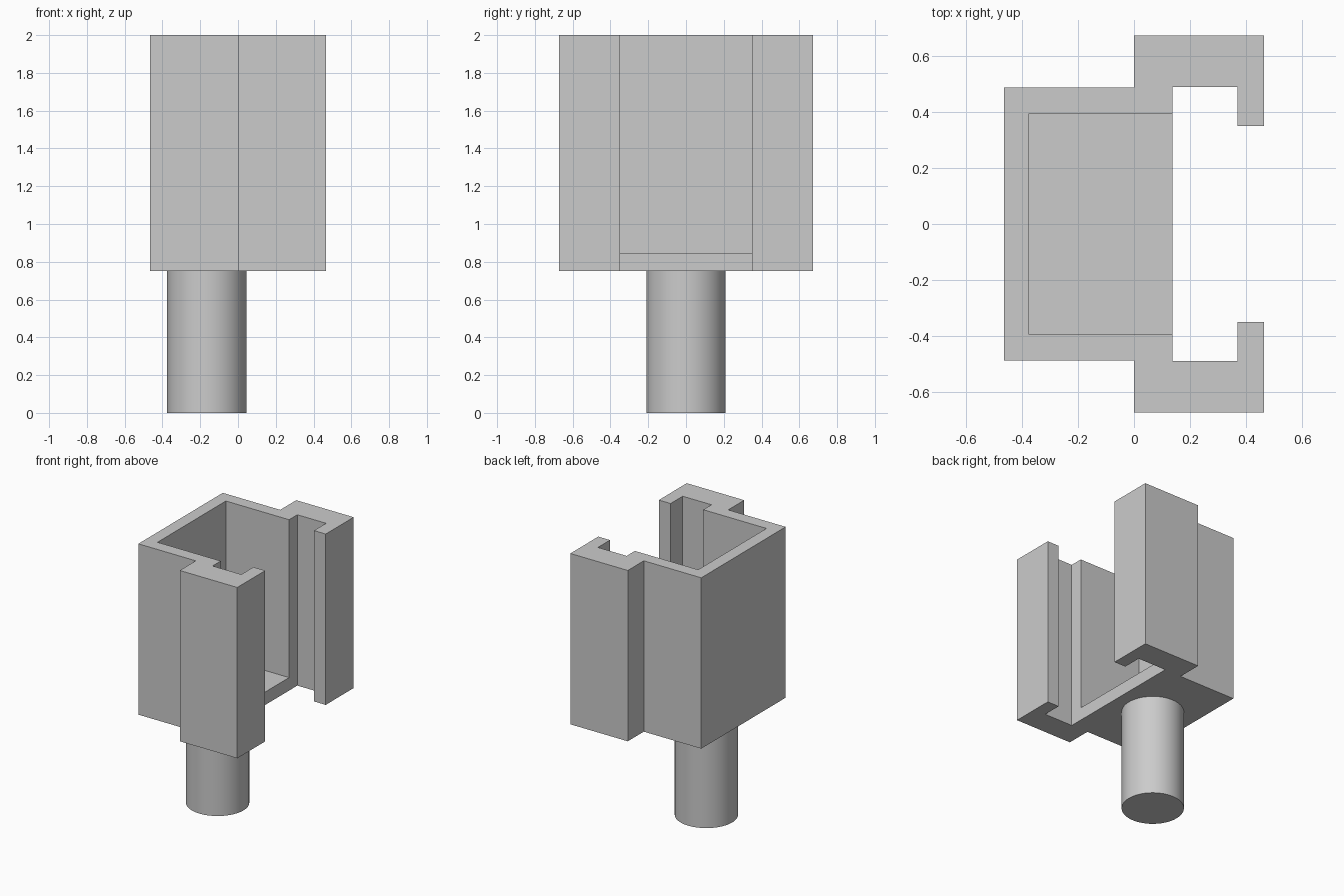
import bpy
import bmesh
import math

cube = bpy.data.objects.get("Cube")
if cube:
    bpy.data.objects.remove(cube, do_unlink=True)

BASE, FLOOR, TOP = 0.75, 0.845, 2.0

grey = bpy.data.materials.new("light_grey")
grey.use_nodes = True
grey.diffuse_color = (0.6, 0.6, 0.6, 1)
grey.node_tree.nodes["Principled BSDF"].inputs["Base Color"].default_value = (0.6, 0.6, 0.6, 1)


def extrude_profile(name, points, z0, z1):
    """Prism from a flat outline."""
    bm = bmesh.new()
    face = bm.faces.new([bm.verts.new((x, y, z0)) for x, y in points])
    top = bmesh.ops.extrude_face_region(bm, geom=[face])["geom"]
    for v in top:
        if isinstance(v, bmesh.types.BMVert):
            v.co.z = z1
    bmesh.ops.recalc_face_normals(bm, faces=bm.faces)
    mesh = bpy.data.meshes.new(name)
    bm.to_mesh(mesh)
    bm.free()
    mesh.materials.append(grey)
    obj = bpy.data.objects.new(name, mesh)
    bpy.context.collection.objects.link(obj)
    return obj


# Bracket: stepped outline with hooked lips, mirrored across y
half = [(-0.465, 0.488), (0, 0.488), (0, 0.673), (0.465, 0.673),
        (0.465, 0.35), (0.37, 0.35), (0.37, 0.49), (0.137, 0.49)]
outline = half + [(x, -y) for x, y in reversed(half)]
bracket = extrude_profile("bracket", outline, BASE, TOP)

# Pocket cut down to the floor and out through the open side
pocket = extrude_profile("pocket_cutter",
                         [(-0.375, -0.395), (0.25, -0.395), (0.25, 0.395), (-0.375, 0.395)],
                         FLOOR, TOP + 0.2)
pocket.hide_render = True
cut = bracket.modifiers.new("pocket", 'BOOLEAN')
cut.operation = 'DIFFERENCE'
cut.solver = 'EXACT'
cut.object = pocket
bpy.ops.object.select_all(action='DESELECT')
bpy.context.view_layer.objects.active = bracket
bracket.select_set(True)
bpy.ops.object.modifier_apply(modifier=cut.name)
bpy.data.objects.remove(pocket, do_unlink=True)

# Round stem under the floor
bpy.ops.object.select_all(action='DESELECT')
bpy.ops.mesh.primitive_cylinder_add(vertices=64, radius=0.21, depth=BASE,
                                    location=(-0.165, 0, BASE / 2))
stem = bpy.context.object
stem.name = "stem"
stem.data.materials.append(grey)
bpy.ops.object.shade_smooth_by_angle(angle=math.radians(30))
